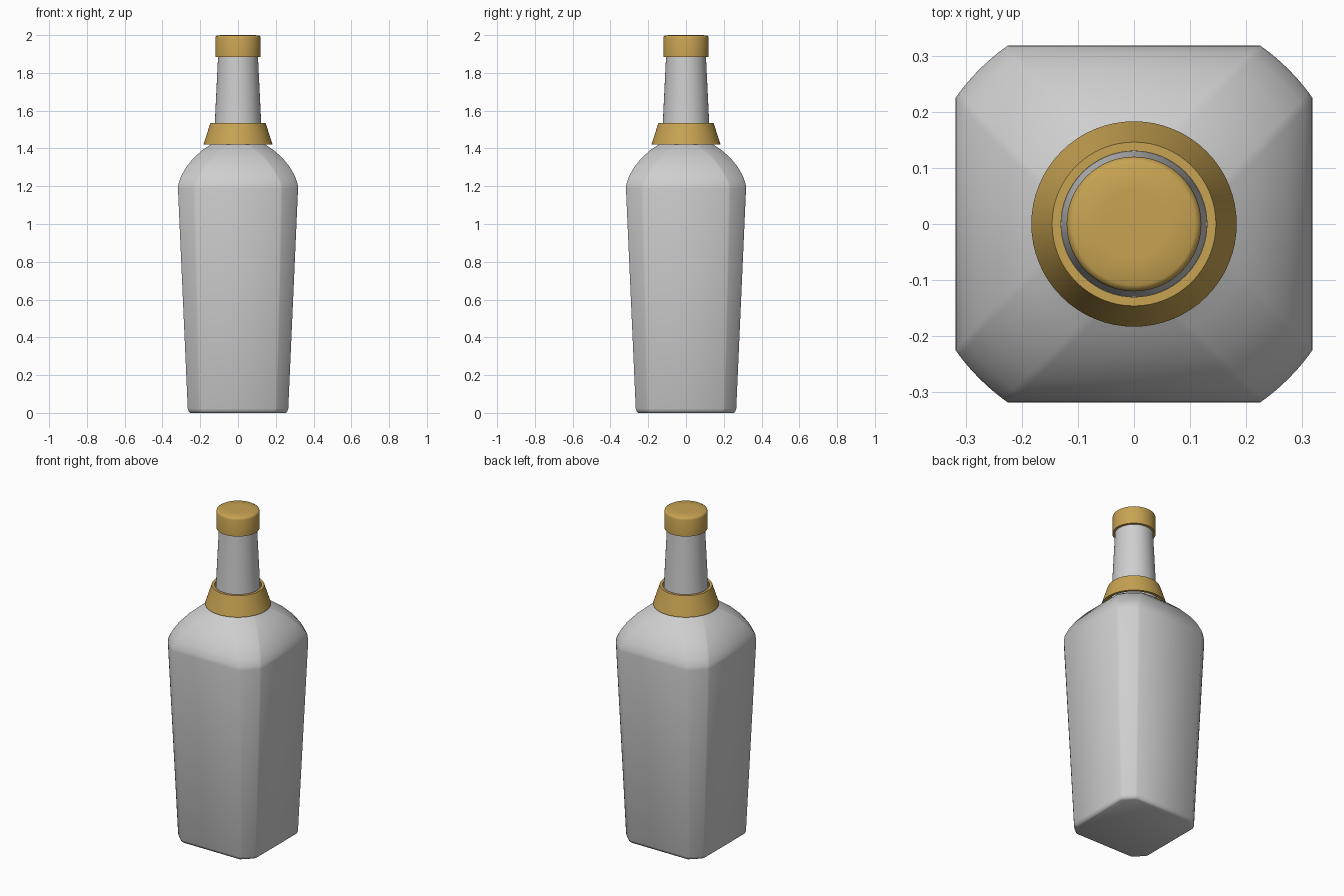
import bpy, bmesh, math

if "Cube" in bpy.data.objects:
    bpy.data.objects.remove(bpy.data.objects["Cube"])

def material(name, rgb):
    m = bpy.data.materials.new(name)
    m.diffuse_color = (*rgb, 1)
    m.use_nodes = True
    m.node_tree.nodes["Principled BSDF"].inputs["Base Color"].default_value = m.diffuse_color
    return m

grey = material("grey_glass", (0.62, 0.62, 0.62))
gold = material("gold_foil", (0.58, 0.37, 0.085))

def loft(name, rings, mat, angle, caps=True, closed=False):
    """Skin a stack of rings that all have the same point count."""
    bm = bmesh.new()
    vs = [[bm.verts.new(p) for p in ring] for ring in rings]
    n = len(vs[0])
    pairs = list(zip(vs, vs[1:]))
    if closed:
        pairs.append((vs[-1], vs[0]))
    for a, b in pairs:
        for i in range(n):
            j = (i + 1) % n
            bm.faces.new((a[i], a[j], b[j], b[i]))
    if caps and not closed:
        bm.faces.new(vs[0][::-1])
        bm.faces.new(vs[-1])
    bmesh.ops.recalc_face_normals(bm, faces=bm.faces)
    me = bpy.data.meshes.new(name)
    bm.to_mesh(me)
    bm.free()
    ob = bpy.data.objects.new(name, me)
    bpy.context.collection.objects.link(ob)
    me.materials.append(mat)
    bpy.ops.object.select_all(action='DESELECT')
    ob.select_set(True)
    bpy.context.view_layer.objects.active = ob
    bpy.ops.object.shade_smooth_by_angle(angle=math.radians(angle))
    return ob

def circle(r, z, n=64):
    return [(r * math.cos(2 * math.pi * i / n), r * math.sin(2 * math.pi * i / n), z)
            for i in range(n)]

def square_round(h, flat, z, arc=10):
    """Square of half width h whose corners are cut by a circle about the axis."""
    c, a = math.hypot(h, flat), math.atan2(flat, h)
    pts = []
    for q in range(4):
        for k in range(arc + 1):
            t = q * math.pi / 2 + a + (math.pi / 2 - 2 * a) * k / arc
            pts.append((c * math.cos(t), c * math.sin(t), z))
    return pts

# body: tapered square block with a domed shoulder (half width, flat half length, z)
body = [(0.252, 0.188, 0), (0.261, 0.196, 0.007), (0.266, 0.2, 0.022),
        (0.318, 0.225, 1.19), (0.316, 0.222, 1.21), (0.303, 0.205, 1.25),
        (0.275, 0.175, 1.3), (0.235, 0.133, 1.35), (0.19, 0.088, 1.39),
        (0.145, 0.045, 1.42), (0.128, 0.03, 1.432)]
loft("bottle_body", [square_round(*s) for s in body], grey, 50)

# neck: round, slightly tapered
loft("bottle_neck", [circle(0.131, 1.41), circle(0.123, 1.53), circle(0.105, 1.9)], grey, 40)

# collar: flared hollow ring around the neck base
loft("neck_collar", [circle(0.183, 1.42), circle(0.146, 1.535),
                     circle(0.130, 1.535), circle(0.167, 1.42)], gold, 30, closed=True)

# cap: short cylinder with a softened top edge
loft("bottle_cap", [circle(0.12, 1.885), circle(0.12, 1.985), circle(0.117, 1.994),
                    circle(0.109, 1.999), circle(0.06, 2.0)], gold, 45)
